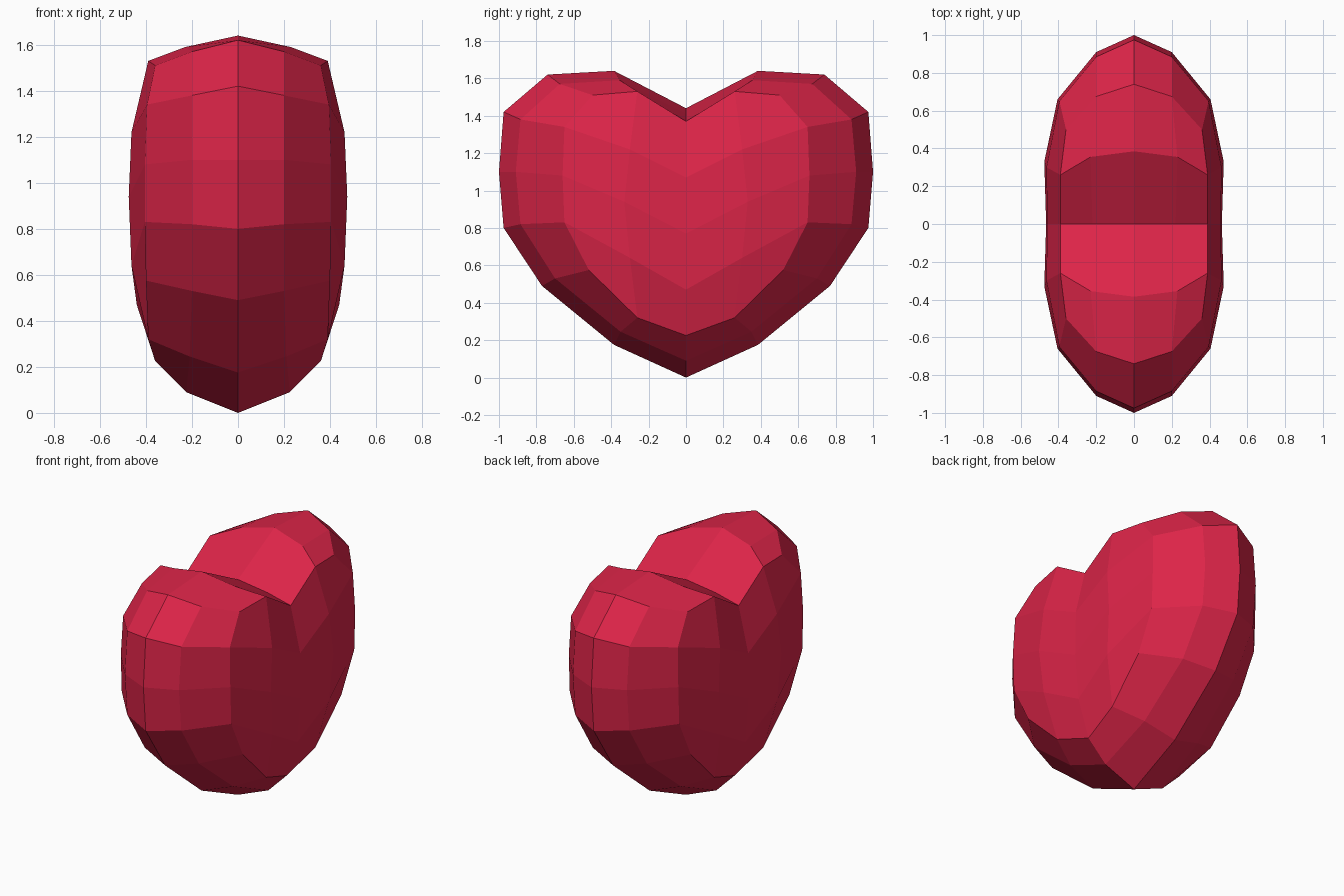
import bpy, bmesh

if "Cube" in bpy.data.objects:
    bpy.data.objects.remove(bpy.data.objects["Cube"])

# Half outlines (x, y, z) from bottom tip to top notch: centre, middle and cap edge
centre = [(0, 0, 0), (0, .385, .175), (0, .77, .49), (0, .975, .80), (0, 1, 1.10),
          (0, .975, 1.42), (0, .74, 1.62), (0, .385, 1.64), (0, 0, 1.44)]
middle = [(.225, 0, .09), (.21, .35, .245), (.20, .70, .53), (.20, .885, .82), (.20, .91, 1.10),
          (.20, .885, 1.38), (.20, .675, 1.57), (.23, .355, 1.59), (.22, 0, 1.41)]
edge = [(.36, 0, .225), (.39, .26, .32), (.40, .52, .575), (.405, .65, .83), (.405, .66, 1.08),
        (.395, .65, 1.34), (.36, .50, 1.51), (.39, .26, 1.53), (.39, 0, 1.37)]
# Bulging inside of the flat side, two columns
inner = [[(.44, 0, .47), (.463, .30, .64)],
         [(.465, 0, .77), (.475, .33, .94)],
         [(.46, 0, 1.07), (.463, .30, 1.22)]]

bm = bmesh.new()
rings = [[bm.verts.new(p) for p in ring] for ring in (centre, middle, edge)]


def skin(rows):
    for a, b in zip(rows, rows[1:]):
        for i in range(len(a) - 1):
            bm.faces.new((a[i], a[i + 1], b[i + 1], b[i]))


# Rim between the outlines, then the side cap as a grid
skin(rings)
e = rings[2]
cap = [e[0:3]]
for k, row in enumerate(inner):
    cap.append([bm.verts.new(p) for p in row] + [e[3 + k]])
cap.append([e[8], e[7], e[6]])
skin(cap)

# Mirror the quarter across both planes
for axis in ((-1, 1, 1), (1, -1, 1)):
    copy = bmesh.ops.duplicate(bm, geom=bm.verts[:] + bm.edges[:] + bm.faces[:])["geom"]
    bmesh.ops.scale(bm, vec=axis, verts=[g for g in copy if isinstance(g, bmesh.types.BMVert)])
    bmesh.ops.remove_doubles(bm, verts=bm.verts[:], dist=.0005)
bmesh.ops.recalc_face_normals(bm, faces=bm.faces[:])

mesh = bpy.data.meshes.new("heart")
bm.to_mesh(mesh)
bm.free()
heart = bpy.data.objects.new("heart", mesh)
bpy.context.collection.objects.link(heart)

red = bpy.data.materials.new("red")
red.diffuse_color = (.72, .018, .065, 1)
red.use_nodes = True
red.node_tree.nodes["Principled BSDF"].inputs["Base Color"].default_value = red.diffuse_color
mesh.materials.append(red)
